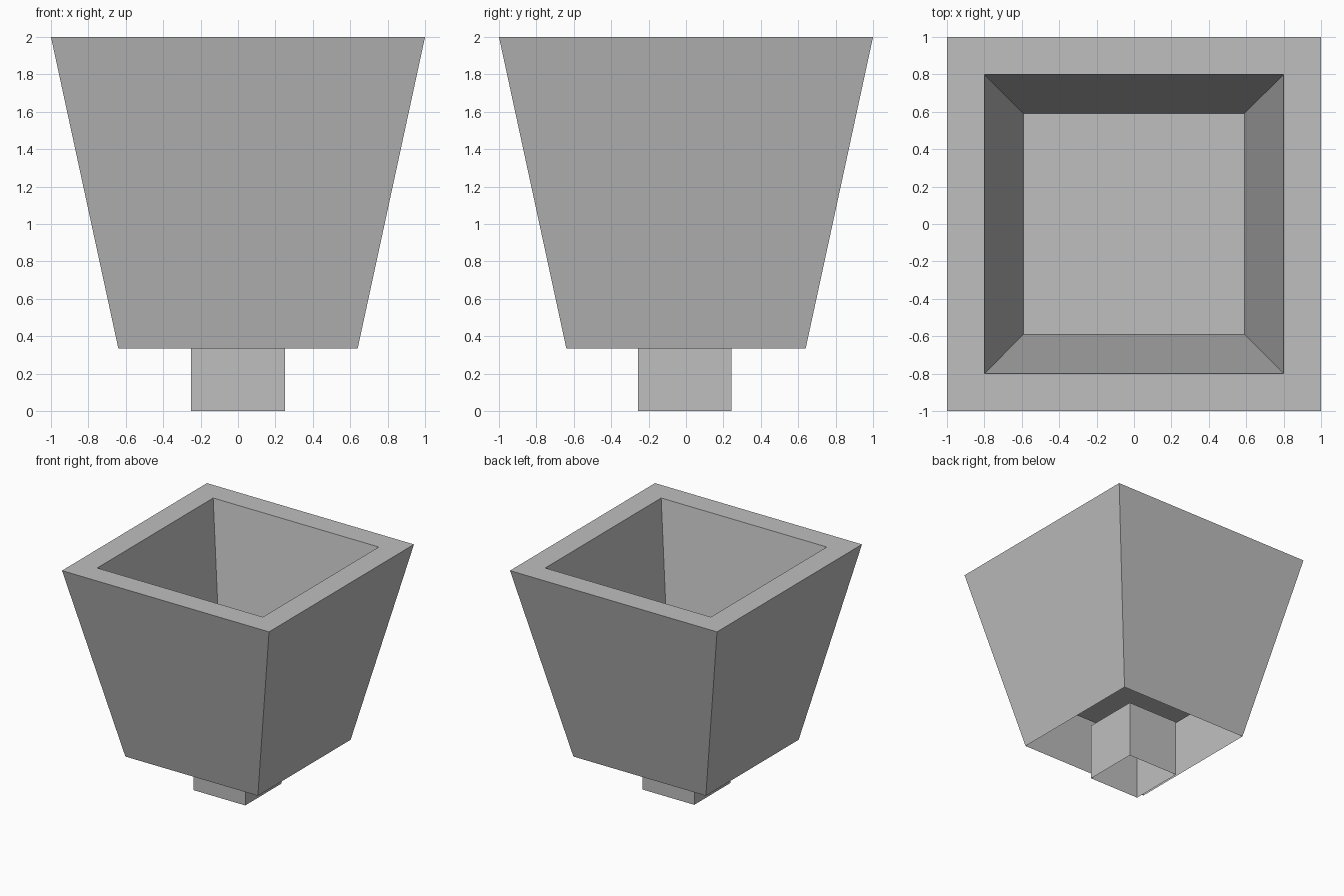
import bpy
import bmesh

cube = bpy.data.objects.get("Cube")
if cube:
    bpy.data.objects.remove(cube, do_unlink=True)

# Single plain grey
grey = bpy.data.materials.new("plain_grey")
grey.use_nodes = True
colour = (0.52, 0.52, 0.52, 1)
grey.diffuse_color = colour
grey.node_tree.nodes["Principled BSDF"].inputs["Base Color"].default_value = colour


def square_shell(name, rings, y=0.0):
    """Skin square rings of (half width, height), closing the last one."""
    bm = bmesh.new()
    corners = ((-1, -1), (1, -1), (1, 1), (-1, 1))
    loops = [[bm.verts.new((sx * half, sy * half + y, z)) for sx, sy in corners]
             for half, z in rings]
    for low, high in zip(loops, loops[1:]):
        for i in range(4):
            j = (i + 1) % 4
            bm.faces.new((low[i], low[j], high[j], high[i]))
    bm.faces.new(loops[-1])
    mesh = bpy.data.meshes.new(name)
    bm.to_mesh(mesh)
    bm.free()
    mesh.materials.append(grey)
    obj = bpy.data.objects.new(name, mesh)
    bpy.context.collection.objects.link(obj)
    return obj


# Tapered bin: outer walls, flat rim, inner walls and floor, open underneath
square_shell("tapered_bin", [(0.64, 0.335), (1, 2), (0.8, 2), (0.59, 0.8)])

# Square spout, open at the bottom and reaching up inside the bin
square_shell("bottom_spout", [(0.25, 0), (0.25, 0.505)], y=-0.007)
